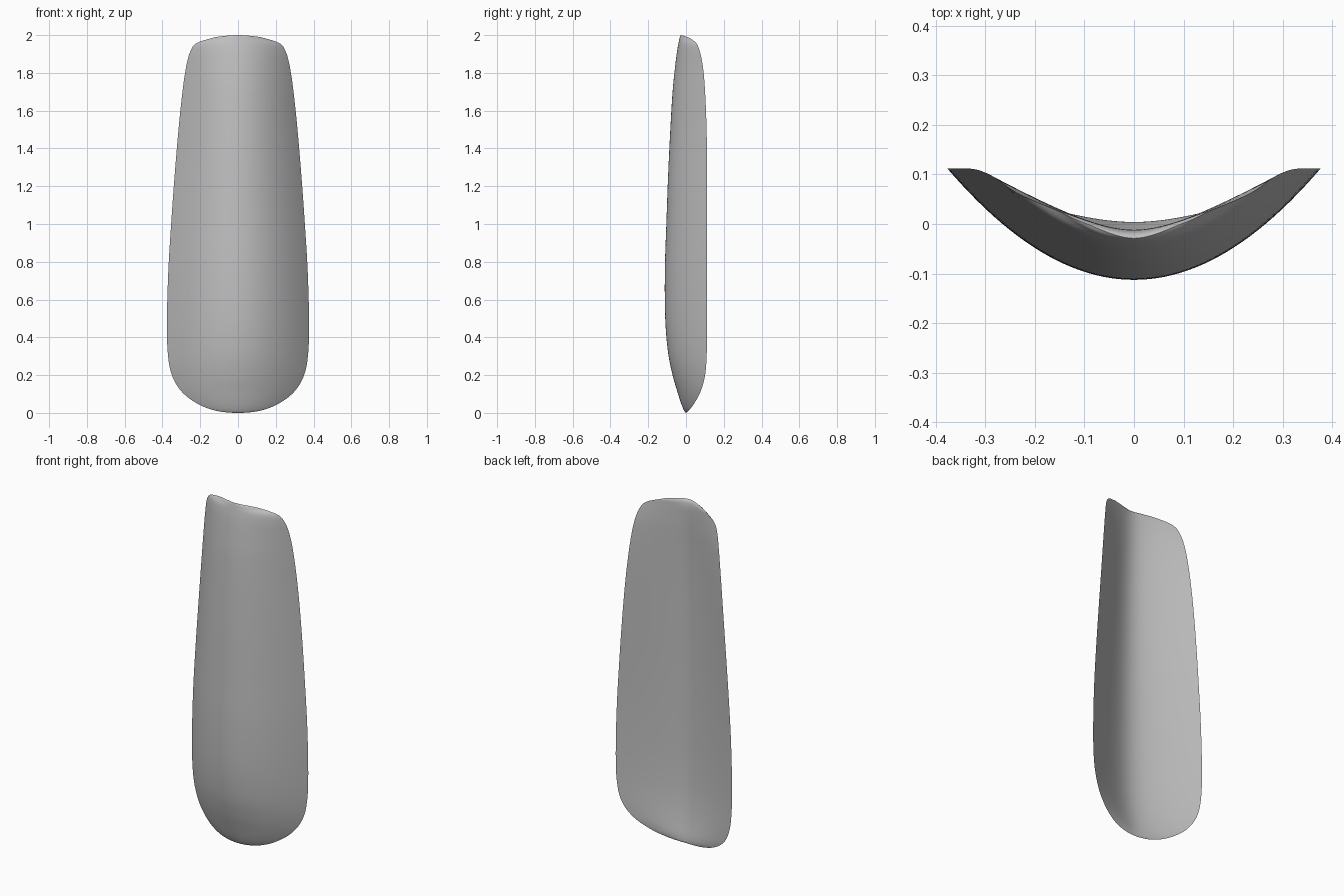
import bpy
import bmesh
from math import hypot, radians

if "Cube" in bpy.data.objects:
    bpy.data.objects.remove(bpy.data.objects["Cube"])

COLUMNS = 48
STEPS = 6
ROUNDING = 0.35

# Stations up the blade: height, half width, then y of the front middle,
# the back middle and the side edge
STATIONS = [
    (0, 0, 0, 0, 0), (.01, .11, -.009, .004, .012),
    (.045, .208, -.024, .001, .04), (.11, .296, -.045, -.01, .076),
    (.2, .35, -.071, -.022, .101), (.32, .372, -.095, -.031, .11),
    (.5, .376, -.11, -.036, .112), (.75, .369, -.112, -.036, .112),
    (1, .354, -.104, -.034, .112), (1.25, .336, -.095, -.03, .112),
    (1.5, .315, -.083, -.025, .109), (1.7, .294, -.071, -.019, .101),
    (1.83, .275, -.058, -.014, .09), (1.91, .254, -.048, -.012, .074),
    (1.955, .223, -.04, -.012, .056), (1.979, .157, -.035, -.015, .028),
    (1.992, .1, -.032, -.02, .002), (2, 0, -.029, -.029, -.029),
]


def mirrored(station):
    """A station reflected across the tip, so the outline is round there."""
    return (station[0], -station[1], *station[2:])


def spline(points, steps):
    """Smooth rows running through all the stations."""
    ends = [mirrored(points[1])] + points + [mirrored(points[-2])]
    for a, b, c, d in zip(ends, ends[1:], ends[2:], ends[3:]):
        for i in range(steps):
            t = i / steps
            yield [q + t / 2 * (r - p + t * (2*p - 5*q + 4*r - s + t * (3*(q - r) + s - p)))
                   for p, q, r, s in zip(a, b, c, d)]
    yield list(points[-1])


def front_curve(u):
    """Round outer section."""
    return u * u


def back_curve(u):
    """Inner section: straight sides with a rounded valley."""
    return (hypot(u, ROUNDING) - ROUNDING) / (hypot(1, ROUNDING) - ROUNDING)


def add_sheet(bm, rows, middle, curve):
    """One skin of the blade, reaching out to the shared rim."""
    grid = []
    for row in rows:
        z, width, edge = row[0], row[1], row[-1]
        line = []
        for i in range(COLUMNS + 1):
            u = 2 * i / COLUMNS - 1
            y = row[middle] + (edge - row[middle]) * curve(u)
            line.append(bm.verts.new((u * width, y, z)))
        grid.append(line)
    for low, high in zip(grid, grid[1:]):
        for i in range(COLUMNS):
            bm.faces.new((low[i], low[i + 1], high[i + 1], high[i]))


# Front and back skins welded along the rim and at both tips
bm = bmesh.new()
rows = list(spline(STATIONS, STEPS))
add_sheet(bm, rows, 2, front_curve)
add_sheet(bm, rows, 3, back_curve)
bmesh.ops.remove_doubles(bm, verts=bm.verts, dist=0.00001)
bmesh.ops.recalc_face_normals(bm, faces=bm.faces)
mesh = bpy.data.meshes.new("shoehorn_blade")
bm.to_mesh(mesh)
bm.free()
blade = bpy.data.objects.new("shoehorn_blade", mesh)
bpy.context.collection.objects.link(blade)

# Smooth skins with a crisp rim
bpy.ops.object.select_all(action="DESELECT")
blade.select_set(True)
bpy.context.view_layer.objects.active = blade
bpy.ops.object.shade_smooth_by_angle(angle=radians(60))

# Plain grey finish
grey = bpy.data.materials.new("plain_grey")
grey.use_nodes = True
colour = (0.53, 0.53, 0.53, 1)
grey.diffuse_color = colour
grey.node_tree.nodes["Principled BSDF"].inputs["Base Color"].default_value = colour
mesh.materials.append(grey)
